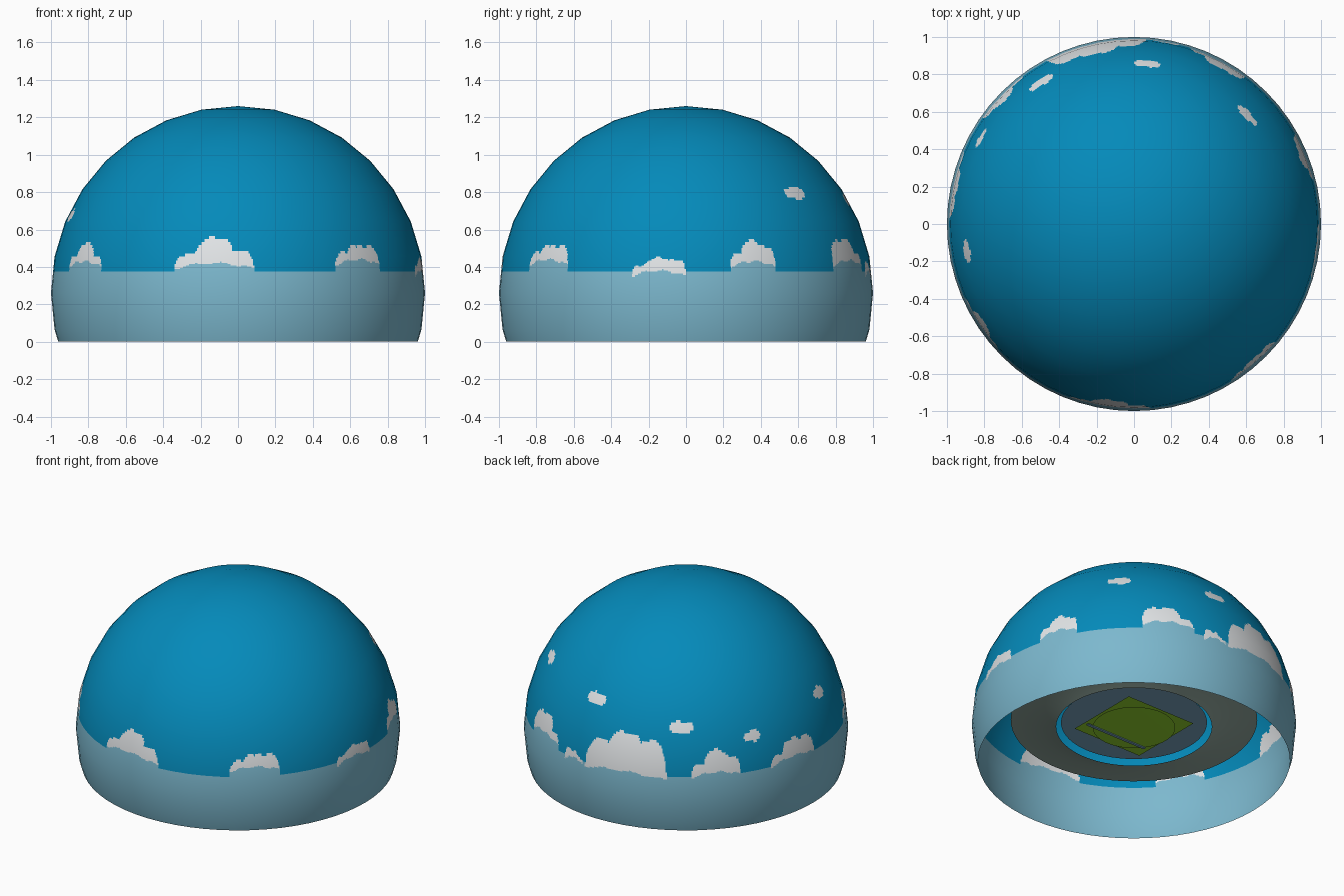
import bpy, bmesh, math
from mathutils import Vector

if "Cube" in bpy.data.objects:
    bpy.data.objects.remove(bpy.data.objects["Cube"])


def material(name, *rgb):
    """Flat colour given as 0-255 display values, stored as linear."""
    lin = [((c / 255 + 0.055) / 1.055) ** 2.4 for c in rgb] + [1]
    m = bpy.data.materials.new(name)
    m.use_nodes = True
    m.diffuse_color = lin
    m.node_tree.nodes["Principled BSDF"].inputs["Base Color"].default_value = lin
    return m


SKY = material("sky_blue", 3, 138, 186)
HAZE = material("horizon_haze", 124, 184, 206)
CLOUD = material("cloud_white", 226, 229, 231)
EARTH = material("earth_grey", 150, 172, 162)
STONE = material("stone_blue_grey", 122, 166, 192)
GRASS = material("grass_green", 146, 212, 46)


def finish(bm, name, mats):
    me = bpy.data.meshes.new(name)
    bm.to_mesh(me)
    bm.free()
    for m in mats:
        me.materials.append(m)
    ob = bpy.data.objects.new(name, me)
    bpy.context.collection.objects.link(ob)
    return ob


# Horizon clouds: start and end azimuth, underside, tops of the three billows
CLOUDS = [
    (-156, -138, 0.40, (0.46, 0.53, 0.46)), (-110, -85, 0.39, (0.47, 0.555, 0.49)),
    (-58, -40, 0.41, (0.48, 0.515, 0.515)), (-17, 0, 0.35, (0.41, 0.45, 0.44)),
    (14, 29, 0.40, (0.47, 0.54, 0.51)), (53, 72, 0.405, (0.54, 0.55, 0.47)),
    (76, 85, 0.35, (0.43, 0.42, 0.39)), (86, 118, 0.35, (0.55, 0.62, 0.59)),
    (127, 145, 0.37, (0.46, 0.54, 0.49)), (157, 178, 0.37, (0.44, 0.51, 0.50)),
]
BILLOWS = ((-0.6, 0.4), (0, 0.55), (0.6, 0.4))  # centre and half width
# Small high clouds: azimuth, height, half width in degrees
PUFFS = [(85, 0.76, 5), (44, 0.795, 5), (123, 0.675, 5), (151, 0.59, 3.5), (189.5, 0.675, 4)]
HORIZON = 0.375
CENTRE = Vector((0, 0, 0.26))


def sky_colour(p):
    """0 sky, 1 haze, 2 cloud."""
    az = math.degrees(math.atan2(p.y, p.x))
    for a, b, low, tops in CLOUDS:
        u = (2 * az - a - b) / (b - a)
        if abs(u) < 1:
            top = max(low + (t - low) * max(0, 1 - abs((u - c) / w) ** 3) ** 0.5
                      for (c, w), t in zip(BILLOWS, tops))
            top += 0.006 * math.sin(14 * u + a)
            under = low + 0.03 * (1 - u * u) + 0.006 * math.sin(9 * u)
            if under < p.z < top:
                return 2
            if p.z <= under:
                return 1
    for a, z, half in PUFFS:
        u = ((az - a + 180) % 360 - 180) / half
        v = (p.z - z) / 0.033
        if u * u + v * v < 1 + 0.15 * math.sin(5 * u + a):
            return 2
    return 1 if p.z < HORIZON else 0


# Sky dome: open shell, finely divided so the clouds can be coloured
bm = bmesh.new()
bmesh.ops.create_uvsphere(bm, u_segments=64, v_segments=16, radius=1)
bmesh.ops.translate(bm, verts=bm.verts, vec=CENTRE)
for z, clear in ((0, True), (HORIZON, False)):
    bmesh.ops.bisect_plane(bm, geom=bm.verts[:] + bm.edges[:] + bm.faces[:], dist=1e-5,
                           plane_co=(0, 0, z), plane_no=(0, 0, 1), clear_inner=clear)
bmesh.ops.subdivide_edges(bm, edges=bm.edges[:], cuts=11, use_grid_fill=True)
for f in bm.faces:
    f.smooth = True
    f.material_index = sky_colour(f.calc_center_median())
dome = finish(bm, "sky_dome", [SKY, HAZE, CLOUD])
dome.data.normals_split_custom_set_from_vertices(
    [(v.co - CENTRE).normalized() for v in dome.data.vertices])


def lathe(name, profile, mat, steps=64):
    """Turn an (r, z) profile about the vertical axis."""
    bm = bmesh.new()
    vs = [bm.verts.new((r, 0, z)) for r, z in profile]
    es = [bm.edges.new(pair) for pair in zip(vs, vs[1:])]
    bmesh.ops.spin(bm, geom=vs + es, cent=(0, 0, 0), axis=(0, 0, 1),
                   angle=math.tau, steps=steps)
    bmesh.ops.remove_doubles(bm, verts=bm.verts, dist=1e-4)
    bmesh.ops.recalc_face_normals(bm, faces=bm.faces)
    for f in bm.faces:
        f.smooth = True
    return finish(bm, name, [mat])


# Land inside the dome: outer ring, inner plate, round lawn
lathe("outer_ground", [(0.48, 0.24), (0.60, 0.275), (0.76, 0.29)], EARTH)
lathe("inner_ground", [(0, 0.265), (0.45, 0.27)], STONE)
lathe("round_lawn", [(0, 0.232), (0.254, 0.234)], GRASS)

# Square lawn whose corners show past the round one
bm = bmesh.new()
bmesh.ops.create_grid(bm, x_segments=1, y_segments=1, size=0.26)
bmesh.ops.translate(bm, verts=bm.verts, vec=(0, 0, 0.245))
finish(bm, "square_lawn", [GRASS])

# Path crossing the lawn
bm = bmesh.new()
bmesh.ops.create_cube(bm, size=1)
bmesh.ops.scale(bm, verts=bm.verts, vec=(0.46, 0.02, 0.006))
bmesh.ops.translate(bm, verts=bm.verts, vec=(0.02, -0.15, 0.231))
finish(bm, "lawn_path", [STONE])
